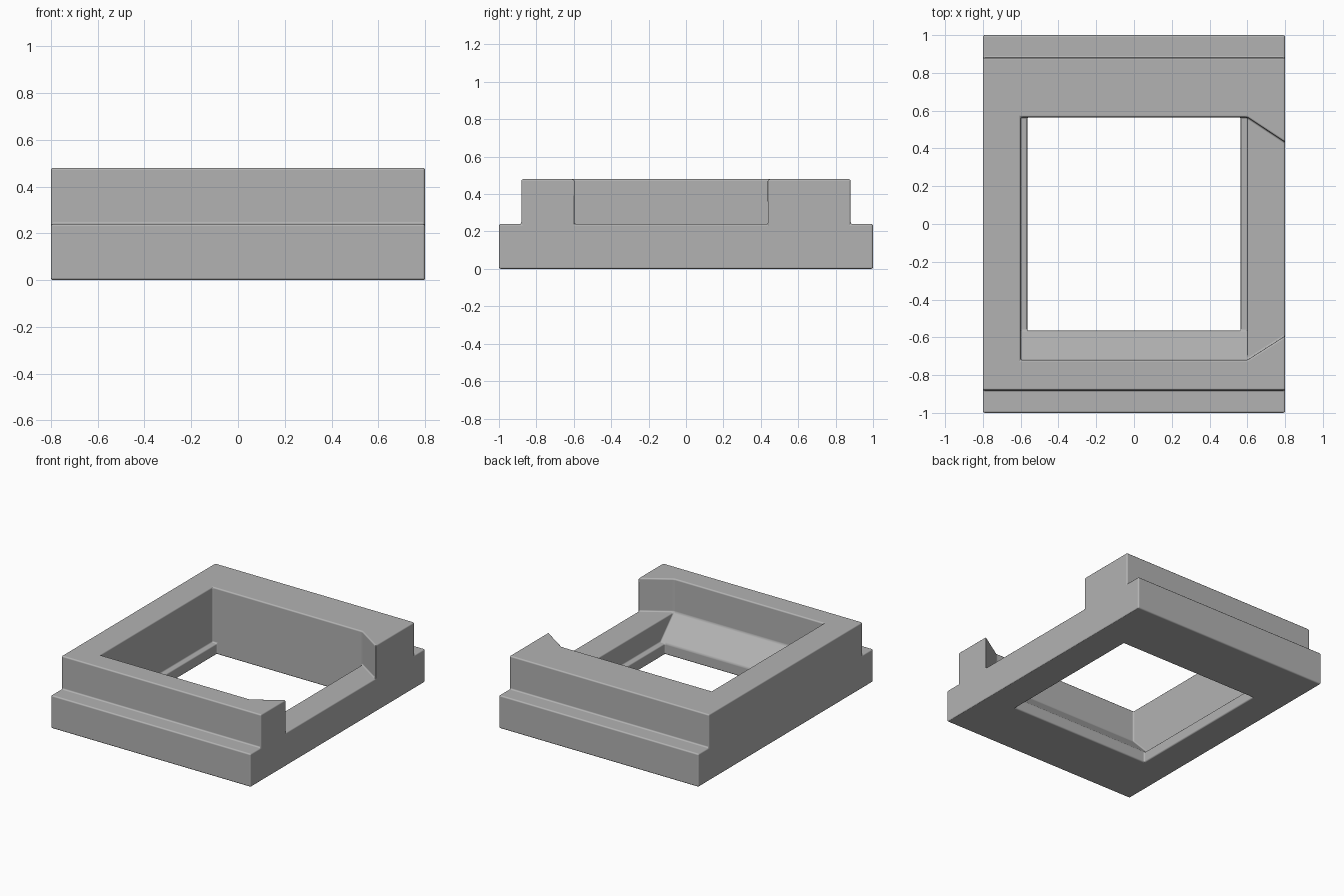
import bpy, bmesh
from mathutils import Vector

cube = bpy.data.objects.get("Cube")
if cube:
    bpy.data.objects.remove(cube, do_unlink=True)

grey = bpy.data.materials.new("plain grey")
grey.use_nodes = True
COLOUR = (0.45, 0.45, 0.45, 1)
grey.diffuse_color = COLOUR
grey.node_tree.nodes["Principled BSDF"].inputs["Base Color"].default_value = COLOUR


def prism(name, outline, axis, low, high):
    """Extrude a flat outline along x (outline is y, z) or z (outline is x, y)."""
    bm = bmesh.new()
    place = (lambda a, b: (low, a, b)) if axis == "x" else (lambda a, b: (a, b, low))
    face = bm.faces.new([bm.verts.new(place(a, b)) for a, b in outline])
    sweep = Vector((high - low, 0, 0)) if axis == "x" else Vector((0, 0, high - low))
    made = bmesh.ops.extrude_face_region(bm, geom=[face])["geom"]
    bmesh.ops.translate(bm, vec=sweep, verts=[v for v in made if isinstance(v, bmesh.types.BMVert)])
    bmesh.ops.recalc_face_normals(bm, faces=bm.faces)
    mesh = bpy.data.meshes.new(name)
    bm.to_mesh(mesh)
    bm.free()
    mesh.materials.append(grey)
    obj = bpy.data.objects.new(name, mesh)
    bpy.context.collection.objects.link(obj)
    return obj


# Sizes shared by the parts
WIDE, TALL, STEP = 0.8, 0.48, 0.24
HOLE, POCKET, FRONT = 0.565, 0.6, -0.72
LEDGE = 0.08

# Frame with a step along its front and back
frame = prism("stepped_frame", [(-1, 0), (1, 0), (1, STEP), (0.88, STEP), (0.88, TALL),
                                (-0.88, TALL), (-0.88, STEP), (-1, STEP)], "x", -WIDE, WIDE)

# Pocket with a sloped front floor, through hole, and flared side opening
cutters = [
    prism("pocket_cutter", [(HOLE, LEDGE), (HOLE, 0.6), (FRONT, 0.6), (FRONT, STEP),
                            (-HOLE, LEDGE)], "x", -POCKET, POCKET),
    prism("hole_cutter", [(-HOLE, -HOLE), (HOLE, -HOLE), (HOLE, HOLE), (-HOLE, HOLE)],
          "z", -0.1, LEDGE + 0.02),
    prism("side_opening_cutter", [(0.5, -0.6), (POCKET, FRONT), (0.82, -0.58), (0.82, 0.42),
                                  (POCKET, HOLE), (0.5, 0.5)], "z", STEP, 0.6),
]
for cutter in cutters:
    cutter.hide_render = True
    cutter.hide_set(True)
    cut = frame.modifiers.new(cutter.name, "BOOLEAN")
    cut.operation = "DIFFERENCE"
    cut.solver = "EXACT"
    cut.object = cutter

# Bake the cuts and merge the flat areas so the rounding stays clean
bpy.context.view_layer.objects.active = frame
frame.select_set(True)
for name in [m.name for m in frame.modifiers]:
    bpy.ops.object.modifier_apply(modifier=name)
for cutter in cutters:
    bpy.data.objects.remove(cutter, do_unlink=True)
bm = bmesh.new()
bm.from_mesh(frame.data)
bmesh.ops.remove_doubles(bm, verts=bm.verts, dist=0.0005)
bmesh.ops.dissolve_limit(bm, angle_limit=0.02, verts=bm.verts, edges=bm.edges)
bm.to_mesh(frame.data)
bm.free()

# Softly rounded edges
for polygon in frame.data.polygons:
    polygon.use_smooth = True
bevel = frame.modifiers.new("rounded_edges", "BEVEL")
bevel.width = 0.01
bevel.segments = 3
bevel.limit_method = "ANGLE"
bevel.angle_limit = 0.4
bevel.harden_normals = True
